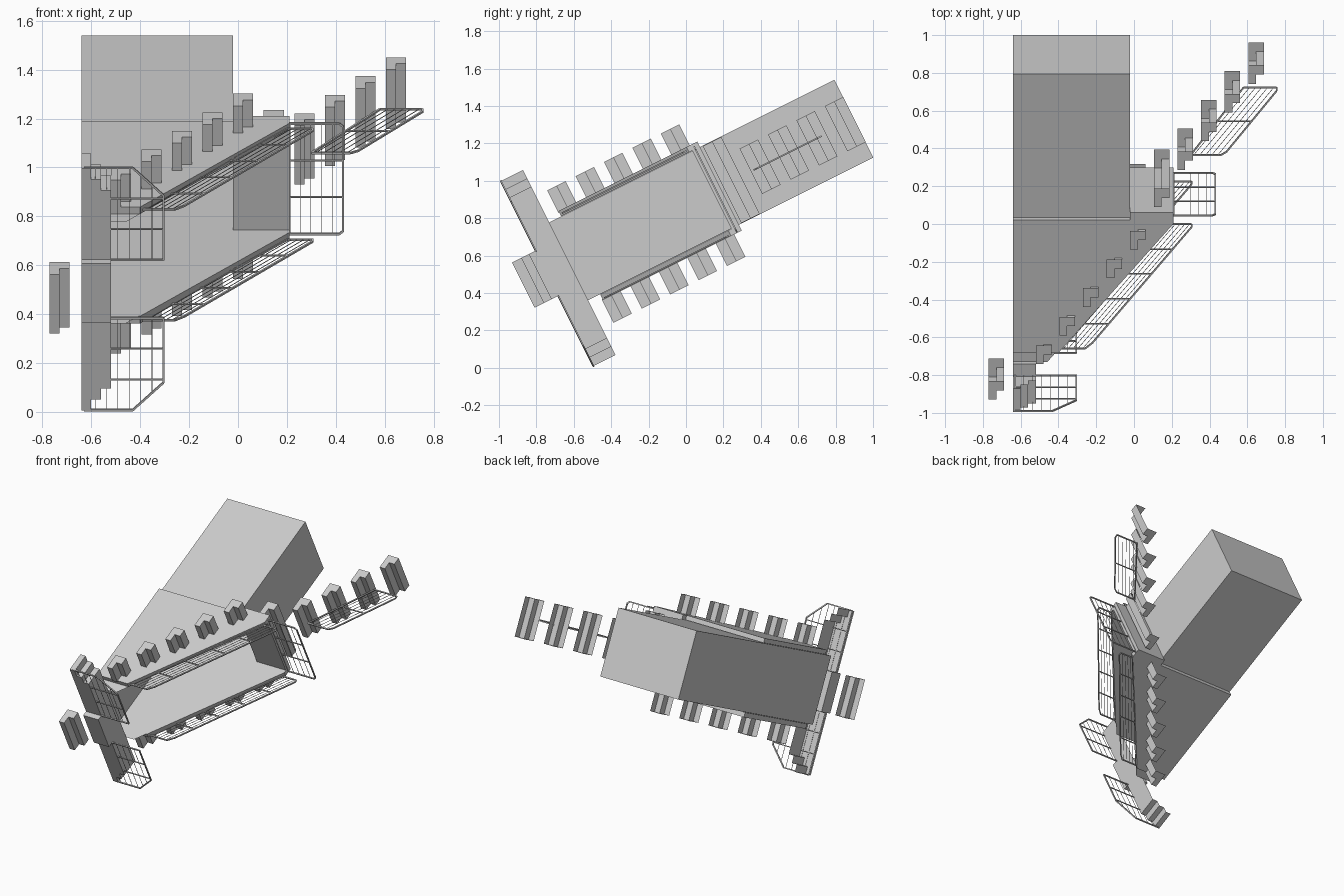
import bpy, bmesh, math
from mathutils import Vector

cube = bpy.data.objects.get("Cube")
if cube:
    bpy.data.objects.remove(cube, do_unlink=True)

GREY = bpy.data.materials.new("plain_grey")
GREY.use_nodes = True
GREY.diffuse_color = (0.6, 0.6, 0.6, 1)
GREY.node_tree.nodes["Principled BSDF"].inputs["Base Color"].default_value = (0.6, 0.6, 0.6, 1)

TILT = math.atan(0.5)
C, S = math.cos(TILT), math.sin(TILT)
MID = 0.787          # mirror height of the tilted body
FRONT = -0.307       # front end of the hollow room


def place(x, u, v):
    """Tilted body coordinates (across, along, up) to world."""
    return Vector((x, u * C - v * S, u * S + v * C))


def finish(name, bm):
    mesh = bpy.data.meshes.new(name)
    bm.to_mesh(mesh)
    bm.free()
    mesh.materials.append(GREY)
    obj = bpy.data.objects.new(name, mesh)
    bpy.context.collection.objects.link(obj)
    return obj


def prism(name, pts, lo, hi, axis="v", open_sides=(), open_end=False):
    """Extrude an outline along v (x,u) or u (x,v); listed sides are left open."""
    bm = bmesh.new()
    rings = []
    for h in (lo, hi):
        ring = [place(x, t, h) if axis == "v" else place(x, h, t) for x, t in pts]
        rings.append([bm.verts.new(p) for p in ring])
    a, b = rings
    bm.faces.new(a)
    end = bm.faces.new(b)
    sides = []
    for i in range(len(pts)):
        j = (i + 1) % len(pts)
        sides.append(bm.faces.new((a[i], a[j], b[j], b[i])))
    bmesh.ops.recalc_face_normals(bm, faces=bm.faces)
    gone = [sides[i] for i in open_sides] + ([end] if open_end else [])
    bmesh.ops.delete(bm, geom=gone, context="FACES")
    return finish(name, bm)


def block(name, x0, x1, u0, u1, v0, v1):
    return prism(name, [(x0, u0), (x1, u0), (x1, u1), (x0, u1)], v0, v1)


def bar(bm, p, q, r):
    """Thin square bar between two world points."""
    d = (q - p).normalized()
    side = d.cross(Vector((0, S, -C)))
    if side.length < 0.1:
        side = d.cross(Vector((1, 0, 0)))
    side = side.normalized() * r
    up = d.cross(side).normalized() * r
    a, b = ([bm.verts.new(e + side * i + up * j)
             for i, j in ((-1, -1), (1, -1), (1, 1), (-1, 1))] for e in (p, q))
    bm.faces.new(a)
    bm.faces.new(b)
    for i in range(4):
        j = (i + 1) % 4
        bm.faces.new((a[i], a[j], b[j], b[i]))


def railing(name, poly, to_world, families):
    """Outline bars plus families of parallel bars clipped to a convex outline."""
    poly = [Vector(p) for p in poly]
    bm = bmesh.new()
    edges = list(zip(poly, poly[1:] + poly[:1]))
    for p, q in edges:
        bar(bm, to_world(*p), to_world(*q), 0.004)
    for normal, count, r in families:
        n = Vector(normal)
        ds = [n.dot(p) for p in poly]
        for k in range(1, count + 1):
            d = min(ds) + (max(ds) - min(ds)) * k / (count + 1)
            hits = []
            for p, q in edges:
                a, b = n.dot(p) - d, n.dot(q) - d
                if a * b < 0:
                    hits.append(p.lerp(q, a / (a - b)))
            if len(hits) == 2:
                bar(bm, to_world(*hits[0]), to_world(*hits[1]), r)
    bmesh.ops.recalc_face_normals(bm, faces=bm.faces)
    return finish(name, bm)


# Hollow room: wedge and long box in one shell, open along the slanted side
room = [(-0.64, FRONT), (-0.46, FRONT), (0.21, 0.53), (0.21, 0.55),
        (-0.02, 0.55), (-0.02, 1.398), (-0.64, 1.398)]
prism("room_shell", room, 0.558, 1.022, open_sides=(0, 1, 2, 3))

# Floor and roof slabs of the wedge, and its end wall
slab = [(-0.64, -0.235), (-0.4, -0.235), (0.21, 0.53), (0.21, 0.55), (-0.64, 0.55)]
prism("floor_slab", slab, 0.523, 0.556)
prism("roof_slab", slab, 1.024, 1.055)
block("wedge_end_wall", -0.02, 0.21, 0.55, 0.595, 0.523, 1.055)

# Cross wall with stepped ends, open behind, and a block at its middle
lower = [(-0.64, 0.23), (-0.6, 0.23), (-0.6, 0.28), (-0.56, 0.28), (-0.56, 0.33), (-0.52, 0.33)]
upper = [(x, 2 * MID - v - 0.008) for x, v in reversed(lower)]
cross = lower + upper
prism("cross_wall", cross, -0.444, FRONT, axis="u",
      open_sides=(len(cross) - 1,), open_end=True)
block("cross_wall_block", -0.64, -0.52, -0.48, -0.37, 0.65, 0.92)


# Stepped fins along the slanted edge, open at the back and right
def fin(name, k, v0, v1):
    x, u = -0.52 + 0.125 * k, -0.24 + 0.17 * k
    w, d = 0.041, 0.055
    prism(name, [(x, u), (x + w, u), (x + w, u + d), (x + 2 * w, u + d),
                 (x + 2 * w, u + 2 * d), (x, u + 2 * d)], v0, v1, open_sides=(4, 5))


for k in range(5):
    fin(f"roof_fin_{k + 1}", k, 1.045, 1.18)
    fin(f"floor_fin_{k + 1}", k, 2 * MID - 1.185, 2 * MID - 1.045)
fin("corner_fin", 5, 0.56, 1.02)
for k in (-2, 6, 7, 8, 9):
    fin(f"free_fin_{k + 3}", k, 0.65, 0.92)

# Slanted railings beside roof, floor and free fins
slanted = [((1.3, -1), 5, 0.0012), ((0, 1), 4, 0.003)]
edge = [(0.2, 0.517), (0.305, 0.517), (0.305, 0.5), (-0.22, -0.185), (-0.26, -0.22), (-0.4, -0.22)]
for name, v in (("roof_railing", 1.036), ("floor_railing", 0.53)):
    railing(name, edge, lambda x, u, v=v: place(x, u, v), slanted)
railing("free_railing",
        [(0.3, 0.8), (0.46, 0.8), (0.49, 0.82), (0.755, 1.18), (0.755, 1.2), (0.58, 1.2)],
        lambda x, u: place(x, u, 0.784), [((1.35, -1), 5, 0.0012), ((0, 1), 1, 0.003)])

# Upright railings on the cross wall and end wall
upright = [((1, 0), 6, 0.0012), ((0, 1), 2, 0.003)]
guard = [(-0.63, 1.335), (-0.43, 1.335), (-0.305, 1.21), (-0.305, 0.915), (-0.63, 0.915)]
for name, flip in (("upper_front_railing", False), ("lower_front_railing", True)):
    pts = [(x, 2 * MID - 0.01 - v if flip else v) for x, v in guard]
    railing(name, pts, lambda x, v: place(x, -0.438, v), upright)
railing("end_railing",
        [(0.21, 0.53), (0.415, 0.53), (0.43, 0.545), (0.43, 1.02), (0.415, 1.035), (0.21, 1.035)],
        lambda x, v: place(x, 0.568, v), [((1, 0), 4, 0.0012), ((0, 1), 2, 0.003)])
